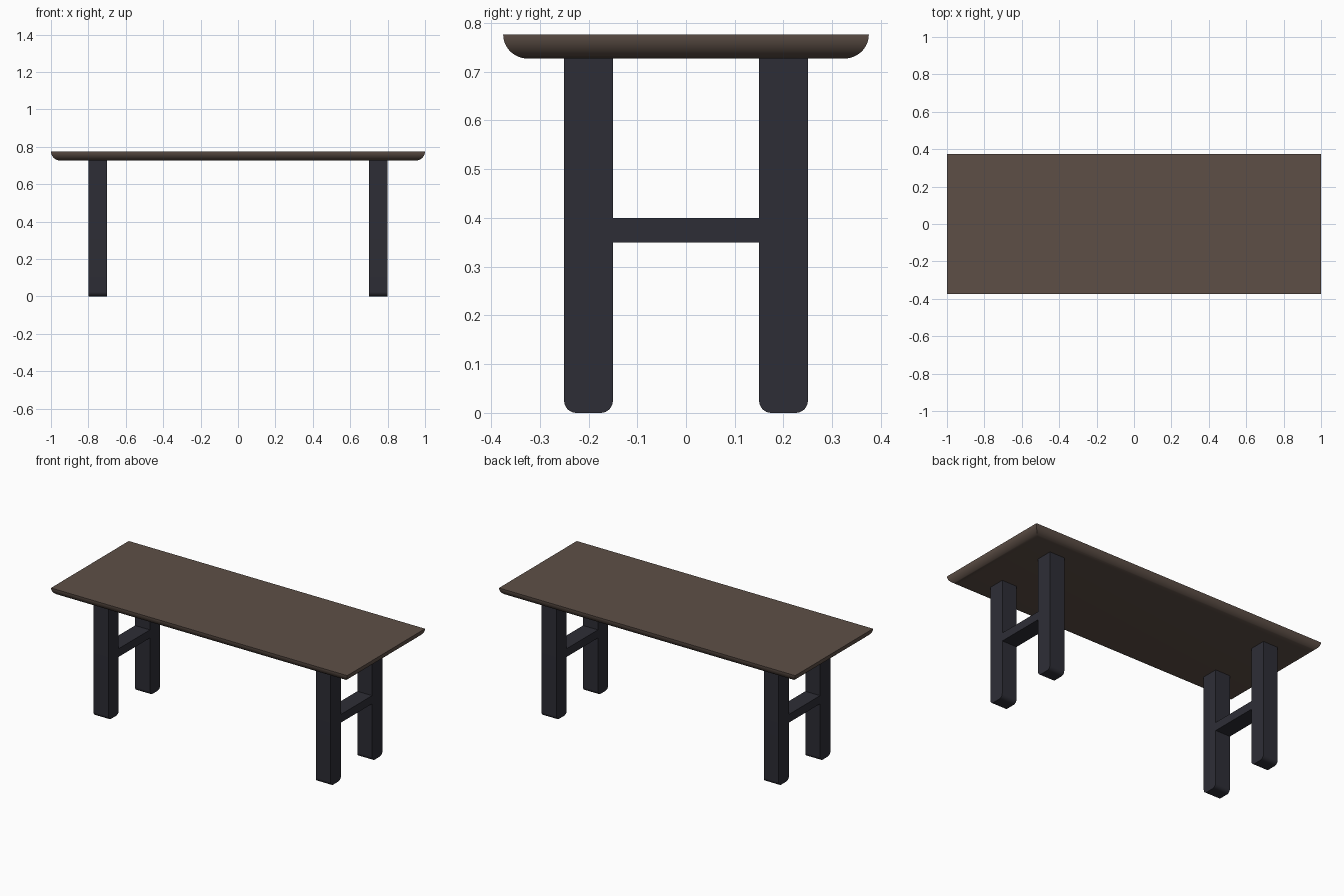
import bpy, bmesh, math

if "Cube" in bpy.data.objects:
    bpy.data.objects.remove(bpy.data.objects["Cube"])

TOP_Z, UNDER_Z = 0.776, 0.727


def material(name, color):
    m = bpy.data.materials.new(name)
    m.diffuse_color = (*color, 1)
    m.use_nodes = True
    m.node_tree.nodes["Principled BSDF"].inputs["Base Color"].default_value = m.diffuse_color
    return m


brown = material("brown wood", (0.110, 0.078, 0.062))
dark = material("dark slate", (0.027, 0.027, 0.037))


def finish(name, bm, mat):
    bmesh.ops.recalc_face_normals(bm, faces=bm.faces)
    me = bpy.data.meshes.new(name)
    bm.to_mesh(me)
    bm.free()
    me.materials.append(mat)
    ob = bpy.data.objects.new(name, me)
    bpy.context.collection.objects.link(ob)
    bpy.context.view_layer.objects.active = ob
    bpy.ops.object.select_all(action='DESELECT')
    ob.select_set(True)
    bpy.ops.object.shade_smooth_by_angle(angle=math.radians(30))
    return ob


# Tabletop: stacked rectangles following a quarter circle on the under edge
bm = bmesh.new()
h, steps = TOP_Z - UNDER_Z, 12
rings = []
for i in range(steps + 1):
    a = math.pi / 2 * i / steps
    inset, z = 0.05 * (1 - math.cos(a)), TOP_Z - h * math.sin(a)
    x, y = 1 - inset, 0.375 - inset
    rings.append([bm.verts.new((sx * x, sy * y, z))
                  for sx, sy in ((-1, -1), (1, -1), (1, 1), (-1, 1))])
for r0, r1 in zip(rings, rings[1:]):
    for k in range(4):
        bm.faces.new((r0[k], r0[(k + 1) % 4], r1[(k + 1) % 4], r1[k]))
bm.faces.new(rings[0])
bm.faces.new(rings[-1])
finish("tabletop", bm, brown)


def extruded(name, profile, x0, x1):
    """Extrude a (y, z) profile along x."""
    bm = bmesh.new()
    face = bm.faces.new([bm.verts.new((x0, y, z)) for y, z in profile])
    out = bmesh.ops.extrude_face_region(bm, geom=[face])
    verts = [v for v in out["geom"] if isinstance(v, bmesh.types.BMVert)]
    bmesh.ops.translate(bm, verts=verts, vec=(x1 - x0, 0, 0))
    return finish(name, bm, dark)


# Leg profile: square top, rounded foot
def leg_profile(cy, half=0.05, r=0.025, n=8):
    pts = [(cy + half, UNDER_Z), (cy - half, UNDER_Z)]
    for side, start in ((-1, math.pi), (1, 1.5 * math.pi)):
        for i in range(n + 1):
            a = start + math.pi / 2 * i / n
            pts.append((cy + side * (half - r) + r * math.cos(a), r + r * math.sin(a)))
    return pts


for sx, side in ((-1, "left"), (1, "right")):
    x0, x1 = sx * 0.75 - 0.05, sx * 0.75 + 0.05
    for sy, end in ((-1, "front"), (1, "back")):
        extruded(f"{side}_{end}_leg", leg_profile(sy * 0.2), x0, x1)
    # Cross rail between the two legs
    extruded(f"{side}_rail", [(-0.15, 0.35), (0.15, 0.35), (0.15, 0.40), (-0.15, 0.40)], x0, x1)
